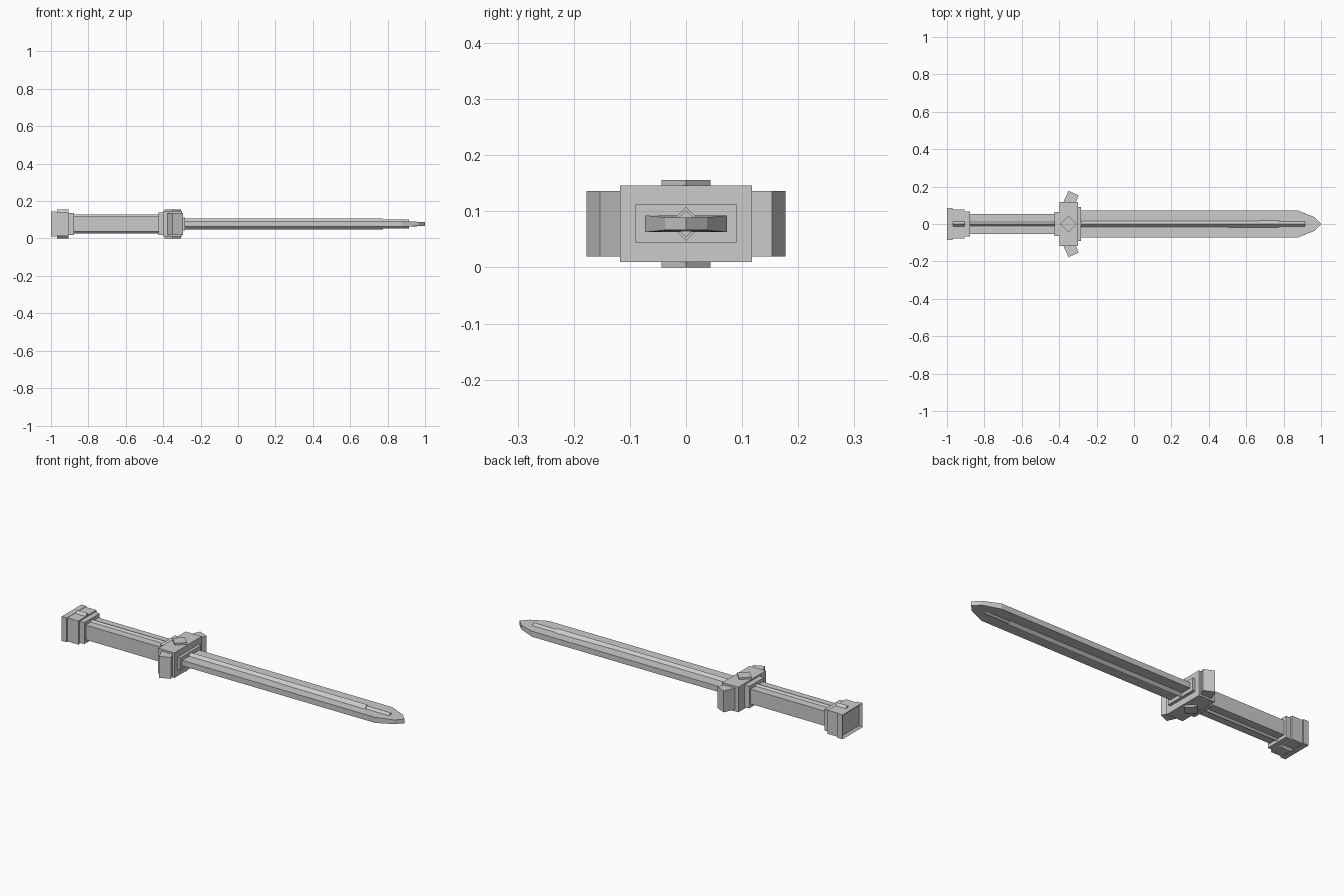
import bpy, bmesh, math
from mathutils import Matrix

if "Cube" in bpy.data.objects:
    bpy.data.objects.remove(bpy.data.objects["Cube"])

MID = 0.078  # height of the sword's long axis

steel = bpy.data.materials.new("grey_steel")
steel.use_nodes = True
GREY = (0.6, 0.6, 0.6, 1)
steel.diffuse_color = GREY
steel.node_tree.nodes["Principled BSDF"].inputs["Base Color"].default_value = GREY


def finish(name, bm):
    bmesh.ops.recalc_face_normals(bm, faces=bm.faces)
    mesh = bpy.data.meshes.new(name)
    bm.to_mesh(mesh)
    bm.free()
    mesh.materials.append(steel)
    obj = bpy.data.objects.new(name, mesh)
    bpy.context.collection.objects.link(obj)
    return obj


def block(name, x0, x1, half_y, half_z, inset=0):
    """Box centred on the long axis, optionally with a recessed butt end."""
    bm = bmesh.new()
    size = Matrix.Diagonal((x1 - x0, 2 * half_y, 2 * half_z, 1))
    bmesh.ops.create_cube(bm, size=1, matrix=Matrix.Translation(((x0 + x1) / 2, 0, MID)) @ size)
    if inset:
        bm.normal_update()
        end = min(bm.faces, key=lambda f: f.calc_center_median().x)
        bmesh.ops.inset_region(bm, faces=[end], thickness=inset)
        bmesh.ops.translate(bm, verts=end.verts, vec=(inset * 0.7, 0, 0))
    return finish(name, bm)


def prism(name, outline, half_z):
    """Flat outline in x, y extruded evenly about the long axis."""
    bm = bmesh.new()
    face = bm.faces.new([bm.verts.new((x, y, MID - half_z)) for x, y in outline])
    ext = bmesh.ops.extrude_face_region(bm, geom=[face])
    top = [v for v in ext["geom"] if isinstance(v, bmesh.types.BMVert)]
    bmesh.ops.translate(bm, verts=top, vec=(0, 0, 2 * half_z))
    return finish(name, bm)


def diamond_rod(name, x0, x1, radius):
    """Square rod standing on its corner, showing as a ridge above and below."""
    bm = bmesh.new()
    place = Matrix.Translation(((x0 + x1) / 2, 0, MID)) @ Matrix.Rotation(math.pi / 2, 4, "Y")
    bmesh.ops.create_cone(bm, cap_ends=True, segments=4, radius1=radius, radius2=radius,
                          depth=x1 - x0, matrix=place)
    # Keep the corners pointing straight up, down and sideways
    if max(v.co.z for v in bm.verts) < MID + radius * 0.9:
        bmesh.ops.rotate(bm, verts=bm.verts, cent=(0, 0, MID),
                         matrix=Matrix.Rotation(math.pi / 4, 3, "X"))
    return finish(name, bm)


# Blade with a faceted point that thins toward the tip
half_outline = [(-0.3, 0.073), (0.875, 0.073), (0.965, 0.037)]
outline = half_outline + [(1, 0)] + [(x, -y) for x, y in reversed(half_outline)]
blade = prism("blade", outline, 0.015)
for v in blade.data.vertices:
    if v.co.x > 0.9:
        v.co.z = MID + (v.co.z - MID) * 0.75
diamond_rod("blade_ridge", -0.3, 0.775, 0.03)
diamond_rod("blade_ridge_end", 0.75, 0.915, 0.024)

# Guard: block, collars, swept wings and the diamond stud through it
block("guard_block", -0.397, -0.3, 0.118, 0.068)
block("blade_collar", -0.31, -0.284, 0.09, 0.034)
block("grip_collar", -0.425, -0.39, 0.064, 0.06)
for side, label in ((1, "left"), (-1, "right")):
    wing = [(-0.39, 0.09), (-0.35, 0.177), (-0.295, 0.153), (-0.335, 0.066)]
    prism(label + "_guard_wing", [(x, side * y) for x, y in wing], 0.058)
stud = 0.044
prism("guard_stud", [(-0.35 - stud, 0), (-0.35, -stud), (-0.35 + stud, 0), (-0.35, stud)], 0.078)

# Grip with its ridge
block("grip", -0.89, -0.41, 0.053, 0.04)
diamond_rod("grip_ridge", -0.89, -0.41, 0.05)

# Pommel: collar, body, recessed end cap and ridge stud
block("pommel_collar", -0.91, -0.877, 0.066, 0.058)
block("pommel_body", -0.973, -0.905, 0.078, 0.064)
block("pommel_cap", -1, -0.97, 0.085, 0.066, inset=0.016)
diamond_rod("pommel_stud", -0.968, -0.907, 0.077)
